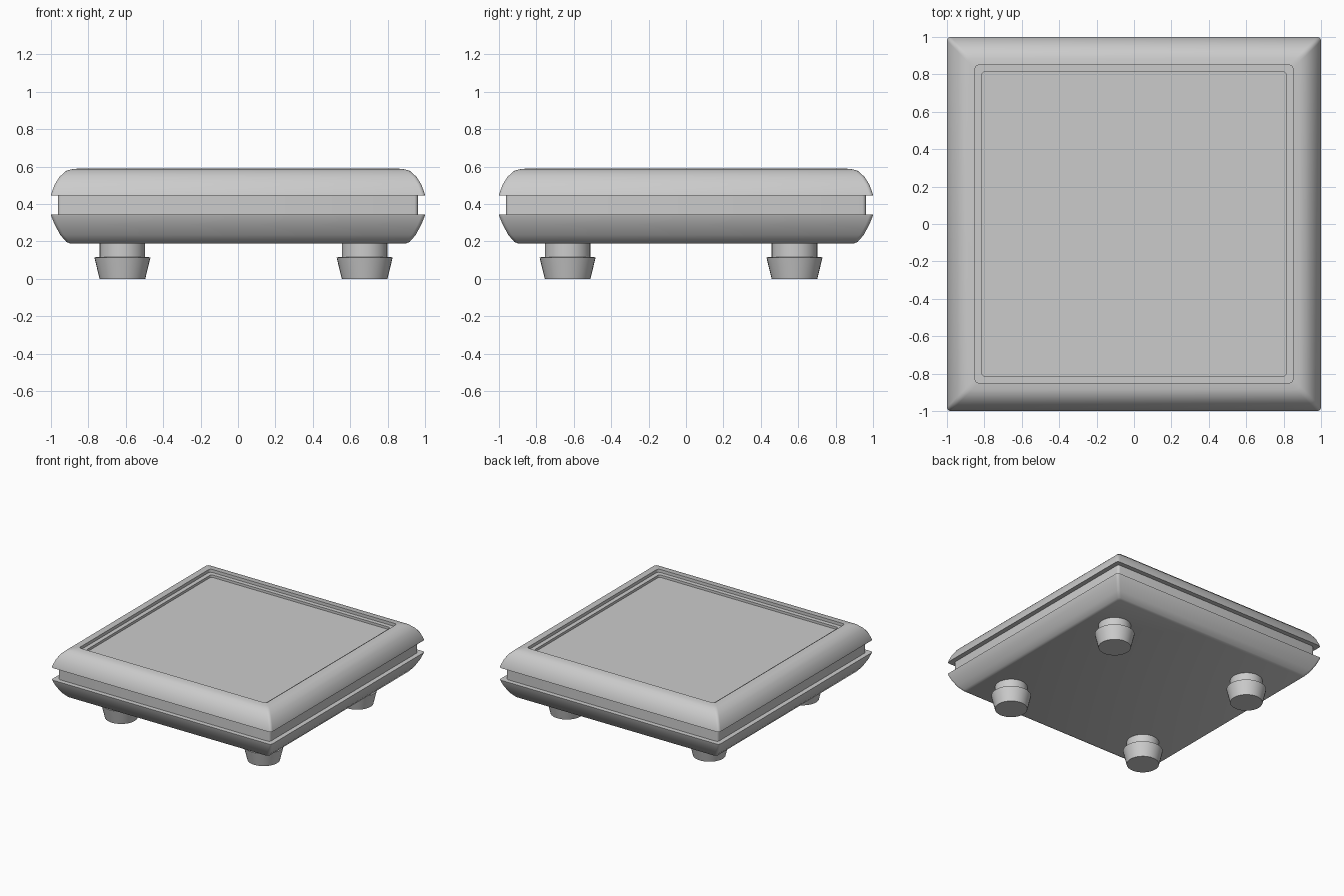
import bpy, bmesh
from math import cos, sin, pi, radians

if "Cube" in bpy.data.objects:
    bpy.data.objects.remove(bpy.data.objects["Cube"])


def ring_square(half, r=0.02, steps=3):
    """Outline of a square with small rounded corners."""
    pts = []
    for k in range(4):
        cx = (half - r) * (1 if k in (0, 3) else -1)
        cy = (half - r) * (1 if k in (0, 1) else -1)
        for i in range(steps + 1):
            a = k * pi / 2 + i / steps * pi / 2
            pts.append((cx + r * cos(a), cy + r * sin(a)))
    return pts


def ring_circle(r, n=32):
    return [(r * cos(2 * pi * i / n), r * sin(2 * pi * i / n)) for i in range(n)]


def loft(name, profile, ring, loc=(0, 0, 0)):
    """Stack rings of (size, z) and cap both ends."""
    bm = bmesh.new()
    rows = [[bm.verts.new((x, y, z)) for x, y in ring(s)] for s, z in profile]
    n = len(rows[0])
    for a, b in zip(rows, rows[1:]):
        for i in range(n):
            j = (i + 1) % n
            bm.faces.new((a[i], a[j], b[j], b[i]))
    bm.faces.new(rows[0][::-1])
    bm.faces.new(rows[-1])
    bmesh.ops.recalc_face_normals(bm, faces=bm.faces)
    me = bpy.data.meshes.new(name)
    bm.to_mesh(me)
    bm.free()
    ob = bpy.data.objects.new(name, me)
    ob.location = loc
    bpy.context.collection.objects.link(ob)
    bpy.ops.object.select_all(action='DESELECT')
    ob.select_set(True)
    bpy.context.view_layer.objects.active = ob
    bpy.ops.object.shade_smooth_by_angle(angle=radians(30))
    return ob


# Lower shell, rounded towards the underside
loft("lower_shell", [(0.90, 0.19), (0.918, 0.198), (0.95, 0.235), (0.98, 0.29),
                     (0.998, 0.335), (1.0, 0.345)], ring_square)

# Recessed band between the shells
loft("middle_band", [(0.962, 0.34), (0.962, 0.455)], ring_square)

# Upper shell with a stepped recess in its top
loft("upper_shell", [(1.0, 0.445), (0.998, 0.457), (0.98, 0.505), (0.955, 0.545),
                     (0.92, 0.577), (0.885, 0.587), (0.85, 0.59), (0.85, 0.565),
                     (0.815, 0.565), (0.815, 0.545)], ring_square)

# Four feet: short neck over a tapered pad
for x, side in ((-0.618, "left"), (0.677, "right")):
    for y, end in ((-0.633, "front"), (0.58, "back")):
        loft(f"foot_{end}_{side}", [(0.122, 0), (0.15, 0.115), (0.122, 0.118),
                                    (0.122, 0.2)], ring_circle, (x, y, 0))
